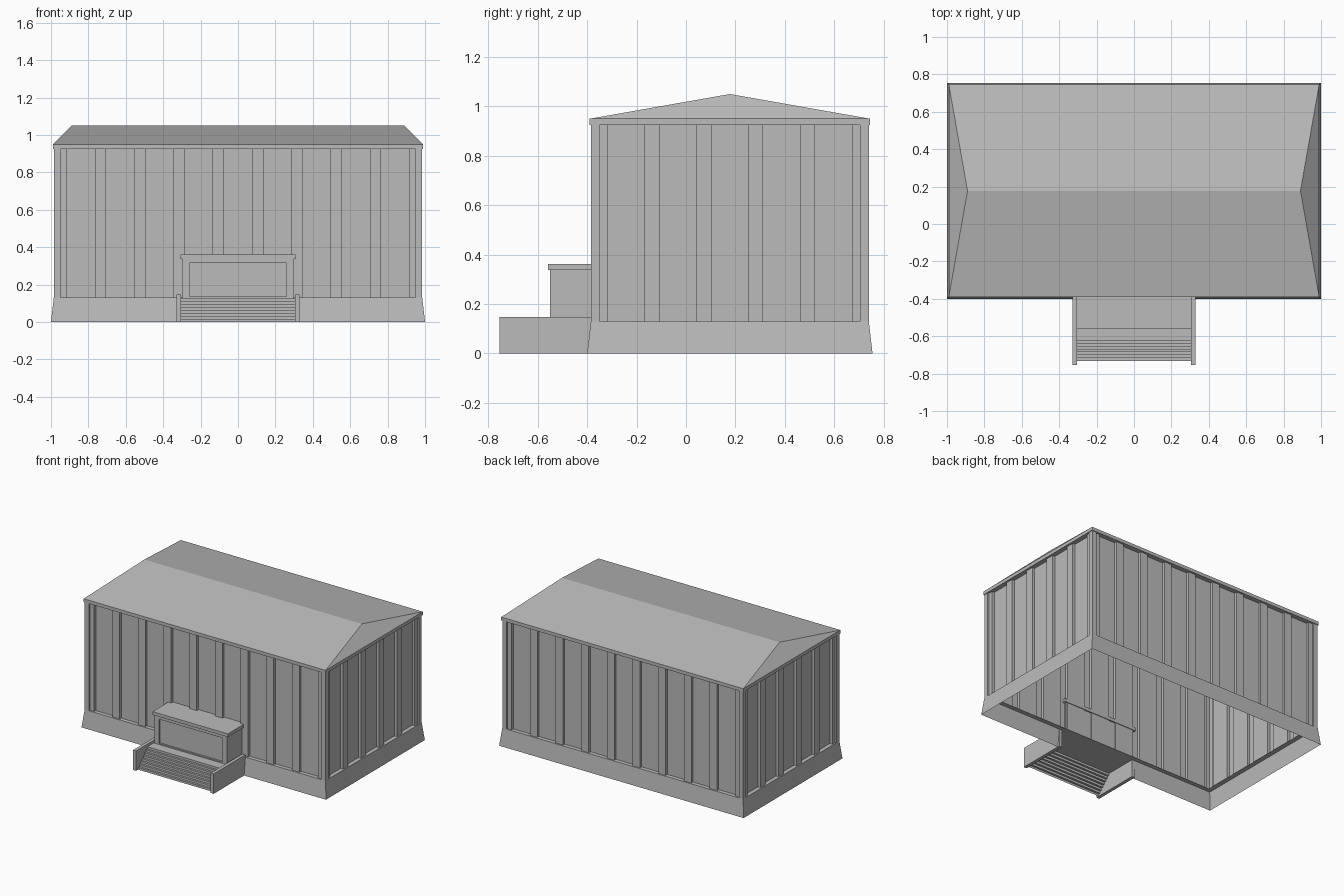
import bpy
import bmesh

cube = bpy.data.objects.get("Cube")
if cube:
    bpy.data.objects.remove(cube)

grey = bpy.data.materials.new("light_grey")
grey.use_nodes = True
grey.diffuse_color = (0.5, 0.5, 0.5, 1)
grey.node_tree.nodes["Principled BSDF"].inputs["Base Color"].default_value = (0.5, 0.5, 0.5, 1)

MID_Y = 0.1775            # centre of the hall in depth
HALF_X, HALF_Y = 0.985, 0.5625
FLOOR, EAVE = 0.13, 0.925
FRONT = MID_Y - HALF_Y


def finish(name, bm):
    mesh = bpy.data.meshes.new(name)
    bm.to_mesh(mesh)
    bm.free()
    mesh.materials.append(grey)
    obj = bpy.data.objects.new(name, mesh)
    bpy.context.collection.objects.link(obj)
    return obj


def box(name, x0, x1, y0, y1, z0, z1):
    bm = bmesh.new()
    bmesh.ops.create_cube(bm, size=1)
    for v in bm.verts:
        v.co.x = x1 if v.co.x > 0 else x0
        v.co.y = y1 if v.co.y > 0 else y0
        v.co.z = z1 if v.co.z > 0 else z0
    return finish(name, bm)


def strip(bm, start, end):
    """Join two matching open chains of points with quads."""
    a = [bm.verts.new(p) for p in start]
    b = [bm.verts.new(p) for p in end]
    for i in range(len(a) - 1):
        bm.faces.new((a[i], a[i + 1], b[i + 1], b[i]))


def rings(levels):
    """Loft centred rectangles given as (half x, half y, z)."""
    bm = bmesh.new()
    loops = [[bm.verts.new((sx * hx, MID_Y + sy * hy, z))
              for sx, sy in ((-1, -1), (1, -1), (1, 1), (-1, 1))]
             for hx, hy, z in levels]
    for low, high in zip(loops, loops[1:]):
        for i in range(4):
            j = (i + 1) % 4
            bm.faces.new((low[i], low[j], high[j], high[i]))
    bmesh.ops.remove_doubles(bm, verts=bm.verts, dist=0.0001)
    return bm


# Flared plinth, open behind the steps
bm = rings([(1.0, 0.5775, 0), (HALF_X, HALF_Y, FLOOR), (0.95, 0.53, FLOOR)])
for x in (-0.31, 0.31):
    bmesh.ops.bisect_plane(bm, geom=bm.verts[:] + bm.edges[:] + bm.faces[:],
                           plane_co=(x, 0, 0), plane_no=(1, 0, 0))
gap = [f for f in bm.faces
       if f.normal.length >= 0 and abs(f.calc_center_median().x) < 0.3
       and f.calc_center_median().y < FRONT and f.calc_center_median().z < 0.1]
bmesh.ops.delete(bm, geom=gap, context='FACES')
finish("plinth", bm)

# Hipped roof with a shallow fascia
finish("roof", rings([(0.95, 0.53, EAVE), (0.99, 0.5675, EAVE),
                      (0.99, 0.5675, 0.95), (0.89, 0, 1.05)]))


# Ribbed walls: corner posts, narrow ribs and recessed wide panels
def wall(name, half, panels, place):
    post, rib, deep = 0, 0.01, 0.03
    wide, narrow = 0.15, 0.06
    plan = [(-half, post), (0.035 - half, post), (0.035 - half, rib)]
    u = -(panels * wide + (panels - 1) * narrow) / 2
    for _ in range(panels):
        plan += [(u, rib), (u, deep), (u + wide, deep), (u + wide, rib)]
        u += wide + narrow
    plan += [(half - 0.035, rib), (half - 0.035, post), (half, post)]
    bm = bmesh.new()
    strip(bm, *[[(*place(u, d), z) for u, d in plan] for z in (FLOOR, EAVE)])
    finish(name, bm)


wall("front_wall", HALF_X, 9, lambda u, d: (u, FRONT + d))
wall("back_wall", HALF_X, 9, lambda u, d: (-u, MID_Y + HALF_Y - d))
wall("left_wall", HALF_Y, 5, lambda u, d: (HALF_X - d, MID_Y + u))
wall("right_wall", HALF_Y, 5, lambda u, d: (d - HALF_X, MID_Y - u))

# Steps and landing as one folded sheet
RISERS, RISE, TREAD = 8, 0.016, 0.0155
y, z = -0.732, 0
path = [(y, z)]
for i in range(RISERS):
    z += RISE
    path.append((y, z))
    y = y + TREAD if i < RISERS - 1 else FRONT + 0.03
    path.append((y, z))
bm = bmesh.new()
strip(bm, *[[(x, py, pz) for py, pz in path] for x in (0.307, -0.307)])
bmesh.ops.recalc_face_normals(bm, faces=bm.faces)
finish("steps", bm)

# Low side walls of the steps
for side, x in (("right", -0.33), ("left", 0.305)):
    box(side + "_step_wall", x, x + 0.025, -0.755, FRONT, 0, 0.147)

# Entrance box with a framed recessed door and a cap
LAND = RISERS * RISE
box("entrance_body", -0.295, 0.295, -0.538, FRONT + 0.025, LAND, 0.338)
for side, x in (("right", -0.297), ("left", 0.26)):
    box(side + "_door_jamb", x, x + 0.037, -0.55, -0.53, LAND, 0.338)
box("door_lintel", -0.26, 0.26, -0.55, -0.53, 0.315, 0.338)
box("door_sill", -0.26, 0.26, -0.55, -0.53, LAND, 0.136)
box("entrance_cap", -0.308, 0.308, -0.558, FRONT + 0.035, 0.338, 0.362)
